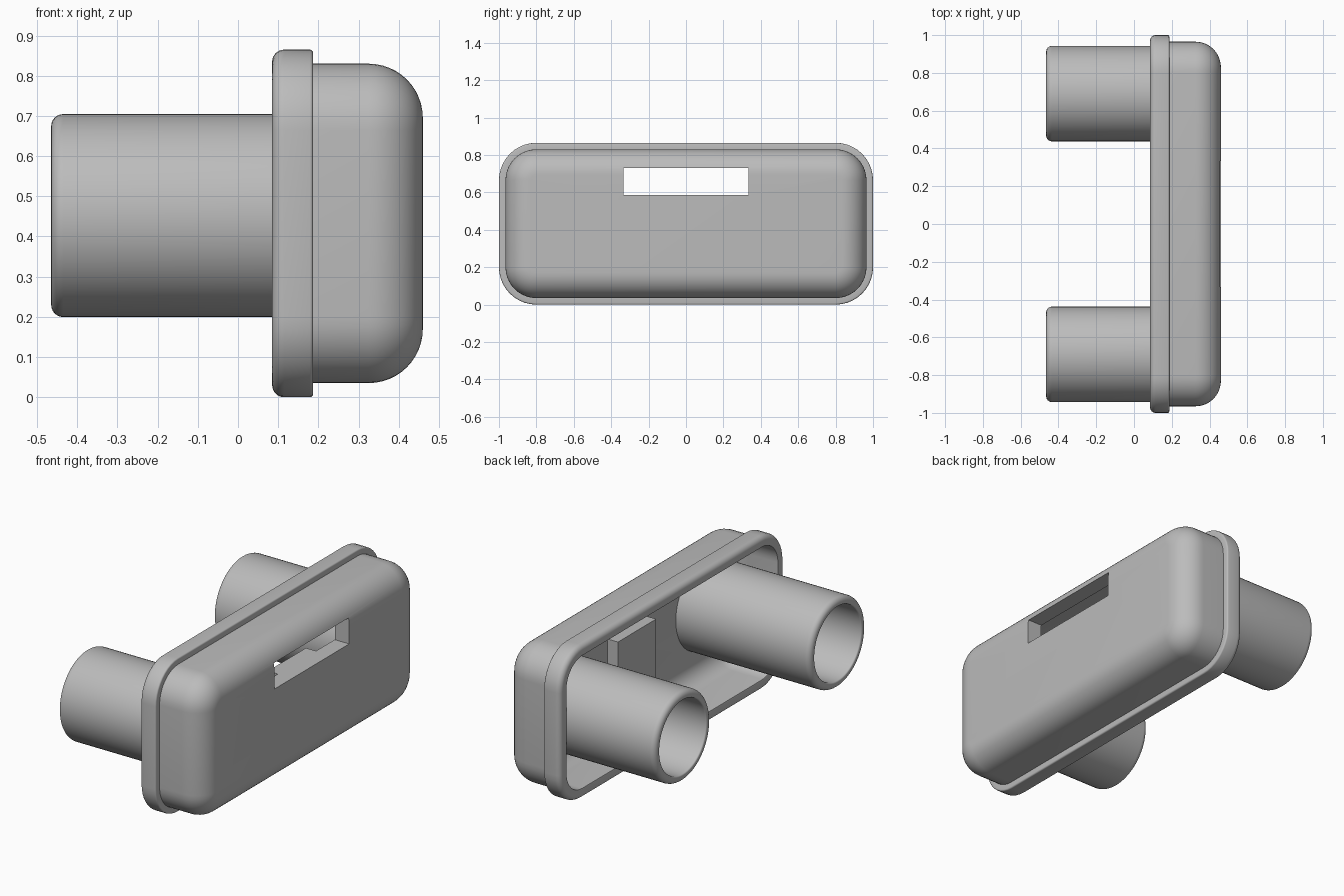
import bpy, bmesh, math

cube = bpy.data.objects.get("Cube")
if cube:
    bpy.data.objects.remove(cube, do_unlink=True)

grey = bpy.data.materials.new("plain grey")
grey.use_nodes = True
GREY = (0.5, 0.5, 0.5, 1)
grey.diffuse_color = GREY
grey.node_tree.nodes["Principled BSDF"].inputs["Base Color"].default_value = GREY

CENTRE_Z = 0.4325
HALF_Y, HALF_Z, CORNER = 1.0, 0.4325, 0.2


def make_object(name, bm):
    bmesh.ops.recalc_face_normals(bm, faces=bm.faces)
    mesh = bpy.data.meshes.new(name)
    bm.to_mesh(mesh)
    bm.free()
    mesh.materials.append(grey)
    obj = bpy.data.objects.new(name, mesh)
    bpy.context.collection.objects.link(obj)
    return obj


def smooth(obj):
    bpy.ops.object.select_all(action='DESELECT')
    obj.select_set(True)
    bpy.context.view_layer.objects.active = obj
    bpy.ops.object.shade_smooth_by_angle(angle=math.radians(35))


def rounded_ring(bm, x, hy, hz, r, cy, cz, steps):
    """Rounded rectangle in the yz plane."""
    verts = []
    for q, (sy, sz) in enumerate([(1, 1), (-1, 1), (-1, -1), (1, -1)]):
        for i in range(steps + 1):
            a = math.pi / 2 * (q + i / steps)
            verts.append(bm.verts.new((x, cy + sy * (hy - r) + r * math.cos(a),
                                       cz + sz * (hz - r) + r * math.sin(a))))
    return verts


def loft(bm, rings, cyclic):
    pairs = list(zip(rings, rings[1:]))
    if cyclic:
        pairs.append((rings[-1], rings[0]))
    for a, b in pairs:
        for i in range(len(a)):
            j = (i + 1) % len(a)
            bm.faces.new((a[i], a[j], b[j], b[i]))


def fillet(x, inset, r, start, end, steps=8):
    """Arc of (x, inset) points, angle measured from +x towards outward."""
    return [(x + r * math.cos(a), inset - r * math.sin(a))
            for a in (math.radians(start + (end - start) * i / steps)
                      for i in range(steps + 1))]


def box(name, x, y, z):
    bm = bmesh.new()
    bmesh.ops.create_cube(bm, size=1)
    for v in bm.verts:
        v.co = [lo + (c + 0.5) * (hi - lo) for c, (lo, hi) in zip(v.co, (x, y, z))]
    return make_object(name, bm)


# Hollow cover: front rounding, flange, then the cavity wall
section = (fillet(0.325, 0.17, 0.135, 0, 90, 12)
           + fillet(0.179, 0.008, 0.008, 0, 90, 3)
           + fillet(0.115, 0.03, 0.03, 90, 180)
           + fillet(0.09, 0.055, 0.005, 180, 270, 2)
           + fillet(0.27, 0.16, 0.1, 90, 0, 10))
section.insert(13, (0.187, 0.035))
bm = bmesh.new()
rings = [rounded_ring(bm, x, HALF_Y - d, HALF_Z - d, max(CORNER - d, 0.03),
                      0, CENTRE_Z, 10) for x, d in section]
loft(bm, rings, False)
bm.faces.new(rings[0])
bm.faces.new(rings[-1])
cover = make_object("cover", bm)

# Slot through the front wall
cutter = box("slot_cutter", (0.3, 0.6), (-0.333, 0.333), (0.585, 0.73))
cutter.hide_render = True
cutter.hide_set(True)
cut = cover.modifiers.new("slot", 'BOOLEAN')
cut.operation = 'DIFFERENCE'
cut.solver = 'EXACT'
cut.object = cutter
bpy.context.view_layer.objects.active = cover
bpy.ops.object.modifier_apply(modifier=cut.name)
bpy.data.objects.remove(cutter, do_unlink=True)
smooth(cover)

# Two open tubes with rounded ends
OUTER, BORE = 0.2525, 0.208
tube_section = ([(0.375, 0)] + fillet(-0.435, 0.03, 0.03, 90, 180, 6)
                + fillet(-0.457, OUTER - BORE - 0.008, 0.008, 180, 270, 3)
                + [(0.375, OUTER - BORE)])
for name, y in (("rear_tube", 0.69), ("front_tube", -0.69)):
    bm = bmesh.new()
    rings = []
    for x, d in tube_section:
        r = OUTER - d
        ring = [bm.verts.new((x, y + r * math.cos(math.tau * i / 64),
                              0.452 + r * math.sin(math.tau * i / 64)))
                for i in range(64)]
        rings.append(ring)
    loft(bm, rings, True)
    smooth(make_object(name, bm))

# Small block behind the wall, under the slot
box("inner_block", (0.305, 0.38), (-0.17, 0.17), (0.063, 0.583))
